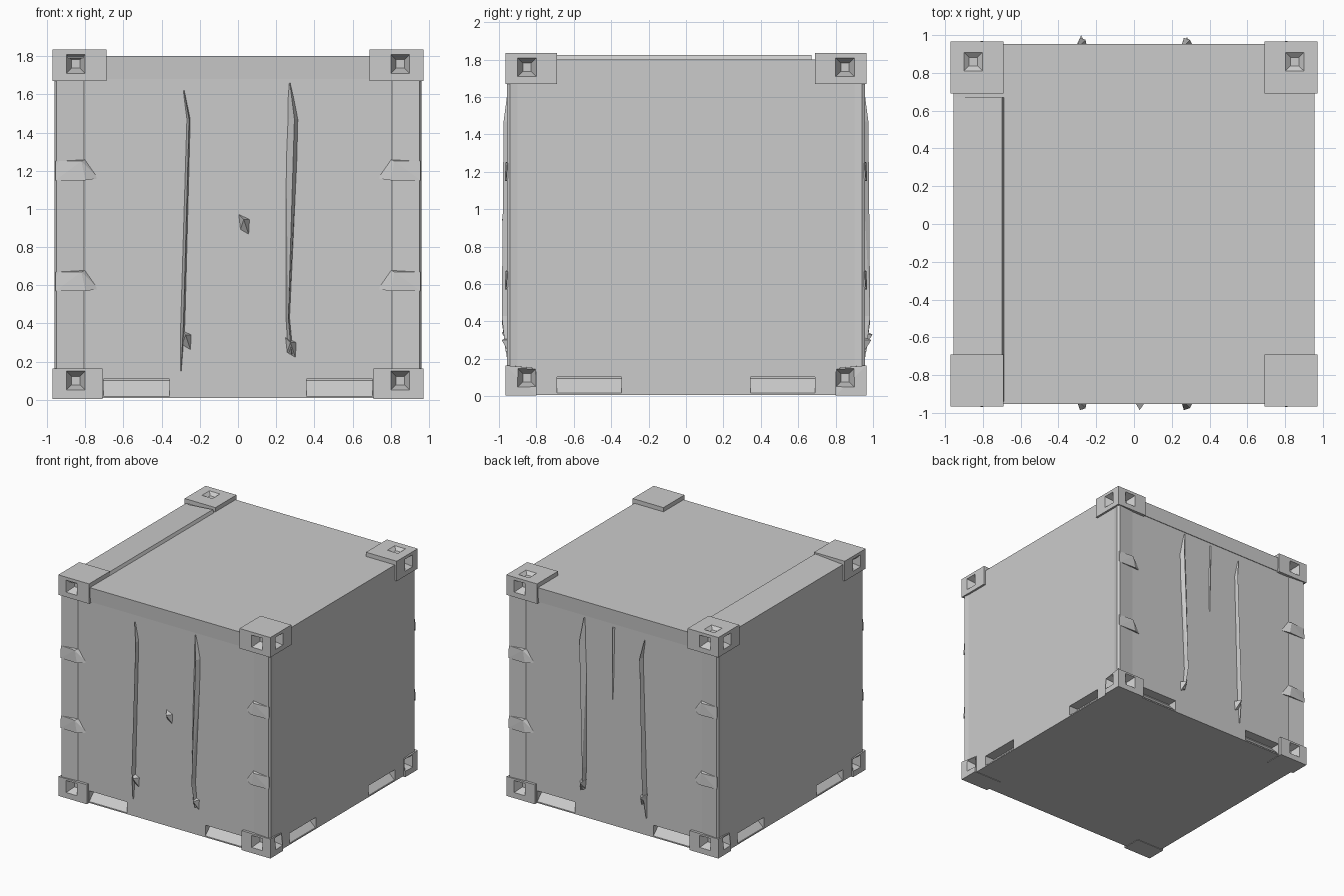
import bpy, bmesh
from mathutils import Vector

if "Cube" in bpy.data.objects:
    bpy.data.objects.remove(bpy.data.objects["Cube"])


def mesh_object(name, bm):
    bmesh.ops.recalc_face_normals(bm, faces=bm.faces)
    me = bpy.data.meshes.new(name)
    bm.to_mesh(me)
    bm.free()
    ob = bpy.data.objects.new(name, me)
    bpy.context.collection.objects.link(ob)
    return ob


def hull(bm, pts):
    """Add a convex solid around a few points."""
    part = bmesh.new()
    for p in pts:
        part.verts.new(p)
    bmesh.ops.convex_hull(part, input=part.verts)
    bmesh.ops.recalc_face_normals(part, faces=part.faces)
    tmp = bpy.data.meshes.new("tmp")
    part.to_mesh(tmp)
    part.free()
    bm.from_mesh(tmp)
    bpy.data.meshes.remove(tmp)


def box(bm, x, y, z):
    hull(bm, [(a, b, c) for a in x for b in y for c in z])


def pit(bm, axis, sign, face, centre, half, depth):
    """Tapered socket cutter going inwards from one outer face."""
    others = [i for i in range(3) if i != axis]
    pts = []
    for level, k in ((face + 0.02, 1.0), (face, 1.0), (face - depth, 0.45)):
        for u in (-1, 1):
            for v in (-1, 1):
                p = Vector(centre)
                p[axis] = sign * level if axis < 2 else level
                p[others[0]] += u * half * k
                p[others[1]] += v * half * k
                pts.append(p)
    hull(bm, pts)


def cut(ob, cutter):
    m = ob.modifiers.new("cut", 'BOOLEAN')
    m.operation = 'DIFFERENCE'
    m.solver = 'EXACT'
    m.use_self = True
    m.object = cutter
    bpy.context.view_layer.objects.active = ob
    bpy.ops.object.modifier_apply(modifier=m.name)


S = (-1, 1)

# Container body
bm = bmesh.new()
box(bm, (-0.955, 0.955), (-0.942, 0.942), (0.008, 1.8))
body = mesh_object("container_body", bm)

# Corner castings, four above and four below
top = bmesh.new()
low = bmesh.new()
for sx in S:
    for sy in S:
        box(top, (sx * 0.69, sx * 0.972), (sy * 0.69, sy * 0.965), (1.67, 1.835))
        hull(low, [(sx * x, sy * y, z) for x, y, z in (
            (0.71, 0.965, 0.004), (0.972, 0.965, 0.004), (0.972, 0.80, 0.004), (0.71, 0.80, 0.004),
            (0.71, 0.965, 0.165), (0.972, 0.965, 0.165), (0.962, 0.80, 0.15), (0.71, 0.80, 0.16))])
upper = mesh_object("upper_corner_castings", top)
lower = mesh_object("lower_corner_castings", low)

# Sockets in the castings
bm = bmesh.new()
for sx in S:
    for sy in S:
        for zc in (1.76, 0.1):
            pit(bm, 1, sy, 0.966, (sx * 0.85, 0, zc), 0.05, 0.07)
            pit(bm, 0, sx, 0.973, (0, sy * 0.85, zc), 0.05, 0.07)
        if sy > 0:
            pit(bm, 2, 1, 1.836, (sx * 0.85, sy * 0.86, 0), 0.05, 0.025)
sockets = mesh_object("socket_cutter", bm)

# Fork pockets with a floor that slopes inwards, two per side
bm = bmesh.new()
for s in S:
    for t in S:
        for a, b in ((0.36, 0.705),):
            hull(bm, [(t * u, s * v, z) for u in (a, b) for v, z in
                      ((0.94, 0.018), (0.98, 0.018), (0.98, 0.108), (0.86, 0.108), (0.86, 0.10))])
            hull(bm, [(s * v, t * (u - 0.015), z) for u in (a, b) for v, z in
                      ((0.95, 0.018), (0.99, 0.018), (0.99, 0.103), (0.87, 0.103), (0.87, 0.095))])
pockets = mesh_object("fork_pocket_cutter", bm)

for ob in (body, upper, lower):
    cut(ob, sockets)
cut(body, pockets)
for c in (sockets, pockets):
    bpy.data.objects.remove(c)

# Raised roof strip along the left edge
bm = bmesh.new()
hull(bm, [(x, y, z) for y in (-0.94, 0.67) for x, z in
          ((-0.955, 1.79), (-0.955, 1.803), (-0.70, 1.824), (-0.685, 1.79))])
mesh_object("roof_strip", bm)

# End frame: corner posts and headers
bm = bmesh.new()
for sy in S:
    for sx in S:
        hull(bm, [(sx * x, sy * y, z) for z in (0.16, 1.68) for x, y in
                  ((0.79, 0.93), (0.81, 0.945), (0.95, 0.957), (0.962, 0.94), (0.955, 0.90))])
    hull(bm, [(x, sy * y, z) for x in (-0.7, 0.7) for y, z in
              ((0.93, 1.68), (0.947, 1.68), (0.954, 1.80), (0.93, 1.80))])
mesh_object("end_frame", bm)

# Wedge shaped hinges on the posts
bm = bmesh.new()
for sy in S:
    for sx in S:
        for z in (1.15, 0.57):
            hull(bm, [(sx * 0.73, sy * 0.938, z + 0.01), (sx * 0.80, sy * 0.938, z + 0.11),
                      (sx * 0.80, sy * 0.968, z), (sx * 0.82, sy * 0.965, z + 0.10),
                      (sx * 0.955, sy * 0.962, z), (sx * 0.955, sy * 0.955, z + 0.10),
                      (sx * 0.95, sy * 0.93, z + 0.05)])
mesh_object("door_hinges", bm)


def ridge(bm, sy, stations):
    """Faceted locking bar: x, z, half width and reach at each station."""
    for lo, hi in zip(stations, stations[1:]):
        hull(bm, [p for x, z, w, d in (lo, hi) for p in
                  ((x - w, sy * 0.93, z), (x + w, sy * 0.93, z), (x + w * 0.3, sy * d, z))])


# Door locking bars
bm = bmesh.new()
for sy in S:
    ridge(bm, sy, [(0.27, 1.66, 0.006, 0.95), (0.285, 1.47, 0.035, 0.975),
                   (0.26, 0.43, 0.012, 0.985), (0.275, 0.24, 0.015, 0.965)])
    ridge(bm, sy, [(-0.285, 1.62, 0.006, 0.95), (-0.26, 1.47, 0.012, 0.975),
                   (-0.29, 0.4, 0.014, 0.985), (-0.30, 0.15, 0.005, 0.95)])
mesh_object("door_locking_bars", bm)

# Centre seam strip on the back doors
bm = bmesh.new()
ridge(bm, 1, [(0.0, 1.65, 0.018, 0.955), (0.01, 1.05, 0.005, 0.947)])
mesh_object("back_door_seam", bm)

# Small pointed handles
bm = bmesh.new()
for x, z, sy, r in ((-0.275, 0.31, -1, 0.985), (0.03, 0.915, -1, 0.985),
                    (0.275, 0.27, -1, 0.985), (0.28, 0.27, 1, 0.99), (-0.28, 0.3, 1, 0.998)):
    hull(bm, [(x - 0.03, sy * 0.935, z + 0.06), (x + 0.035, sy * 0.935, z + 0.03),
              (x + 0.03, sy * 0.935, z - 0.06), (x - 0.02, sy * 0.935, z - 0.03),
              (x, sy * r, z + 0.03)])
mesh_object("door_handles", bm)
